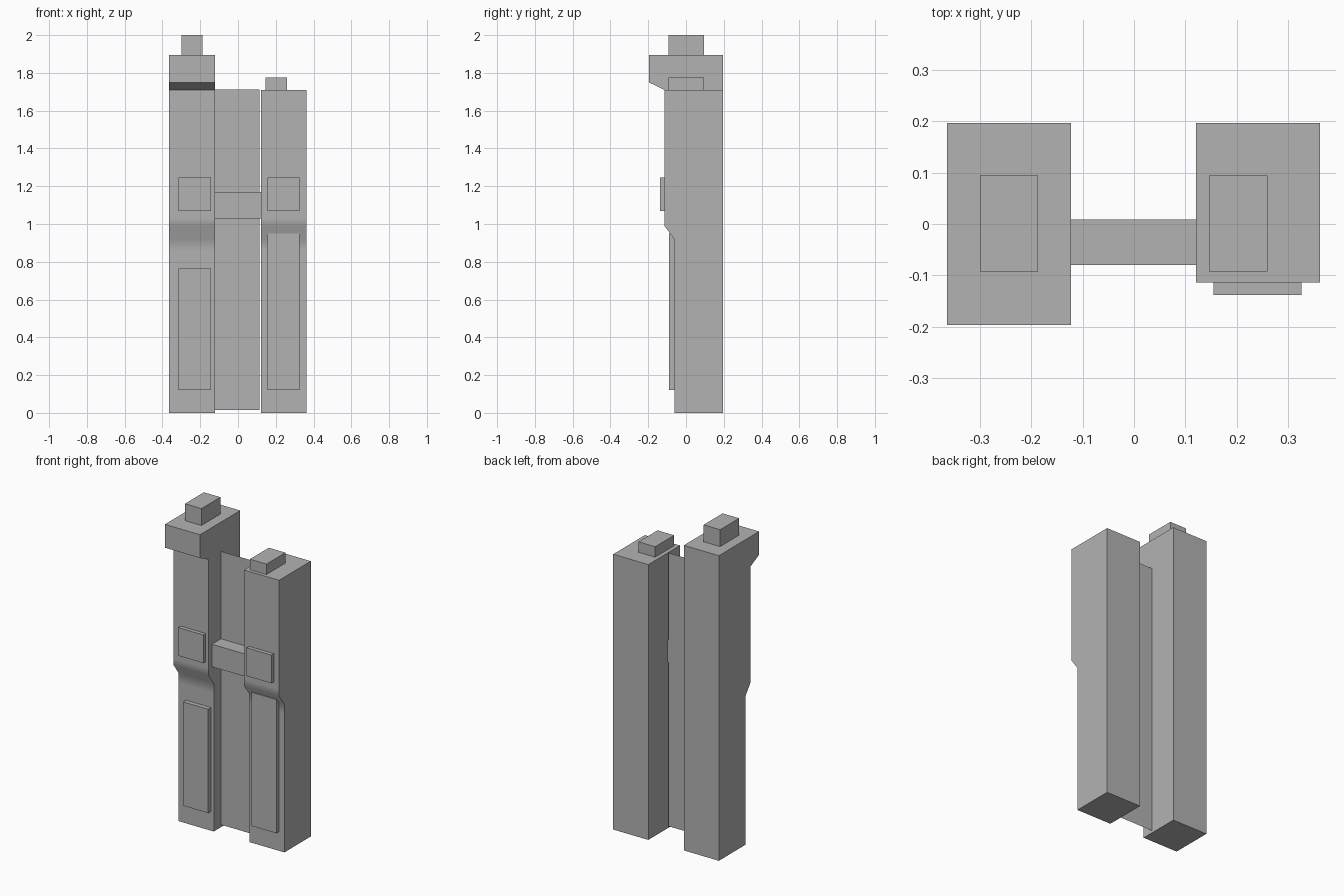
import bpy
import bmesh
from math import radians

cube = bpy.data.objects.get("Cube")
if cube:
    bpy.data.objects.remove(cube, do_unlink=True)

# One plain grey for the whole structure
grey = bpy.data.materials.new("plain grey")
grey.use_nodes = True
grey.diffuse_color = (0.45, 0.45, 0.45, 1)
grey.node_tree.nodes["Principled BSDF"].inputs["Base Color"].default_value = grey.diffuse_color


def finish(name, bm):
    bmesh.ops.recalc_face_normals(bm, faces=bm.faces)
    mesh = bpy.data.meshes.new(name)
    bm.to_mesh(mesh)
    bm.free()
    mesh.materials.append(grey)
    obj = bpy.data.objects.new(name, mesh)
    bpy.context.collection.objects.link(obj)
    return obj


def box(name, xs, ys, zs):
    bm = bmesh.new()
    bmesh.ops.create_cube(bm, size=1)
    for v in bm.verts:
        v.co = [lo + (c + 0.5) * (hi - lo) for c, (lo, hi) in zip(v.co, (xs, ys, zs))]
    return finish(name, bm)


def tower(name, xs, profile):
    """Extrude a side profile of (y, z) points across the width."""
    bm = bmesh.new()
    face = bm.faces.new([bm.verts.new((xs[0], y, z)) for y, z in profile])
    side = bmesh.ops.extrude_face_region(bm, geom=[face])["geom"]
    for v in side:
        if isinstance(v, bmesh.types.BMVert):
            v.co.x = xs[1]
    obj = finish(name, bm)
    bpy.ops.object.select_all(action="DESELECT")
    obj.select_set(True)
    bpy.context.view_layer.objects.active = obj
    bpy.ops.object.shade_smooth_by_angle(angle=radians(42))
    return obj


# Towers share a stepped front; the right one has an overhanging crown
BACK, FRONT, BASE = 0.197, -0.114, -0.062
step = [(BACK, 0), (BASE, 0), (BASE, 0.86), (BASE, 0.92), (FRONT, 0.99), (FRONT, 1.03)]
crown = [(FRONT, 1.71), (-0.197, 1.75), (-0.197, 1.895), (BACK, 1.895)]
flat_top = [(FRONT, 1.71), (BACK, 1.71)]
tower("right_tower", (-0.364, -0.123), step + crown)
tower("left_tower", (0.121, 0.362), step + flat_top)

# Roof blocks
box("right_roof_block", (-0.3, -0.187), (-0.092, 0.094), (1.88, 2.0))
box("left_roof_block", (0.146, 0.26), (-0.092, 0.094), (1.69, 1.775))

# Raised front panels
for side, xs, top in (("right", (-0.314, -0.142), 0.765), ("left", (0.155, 0.326), 0.95)):
    box(side + "_lower_panel", xs, (-0.09, -0.05), (0.12, top))
    box(side + "_upper_panel", xs, (-0.138, -0.1), (1.07, 1.245))

# Link between the towers: a single-sheet wall and a crossbar
bm = bmesh.new()
bm.faces.new([bm.verts.new((x, 0.009, z)) for x, z in
              ((-0.124, 0.015), (0.115, 0.015), (0.115, 1.713), (-0.124, 1.713))])
finish("link_wall", bm)
box("link_crossbar", (-0.123, 0.121), (-0.08, 0.009), (1.03, 1.17))
